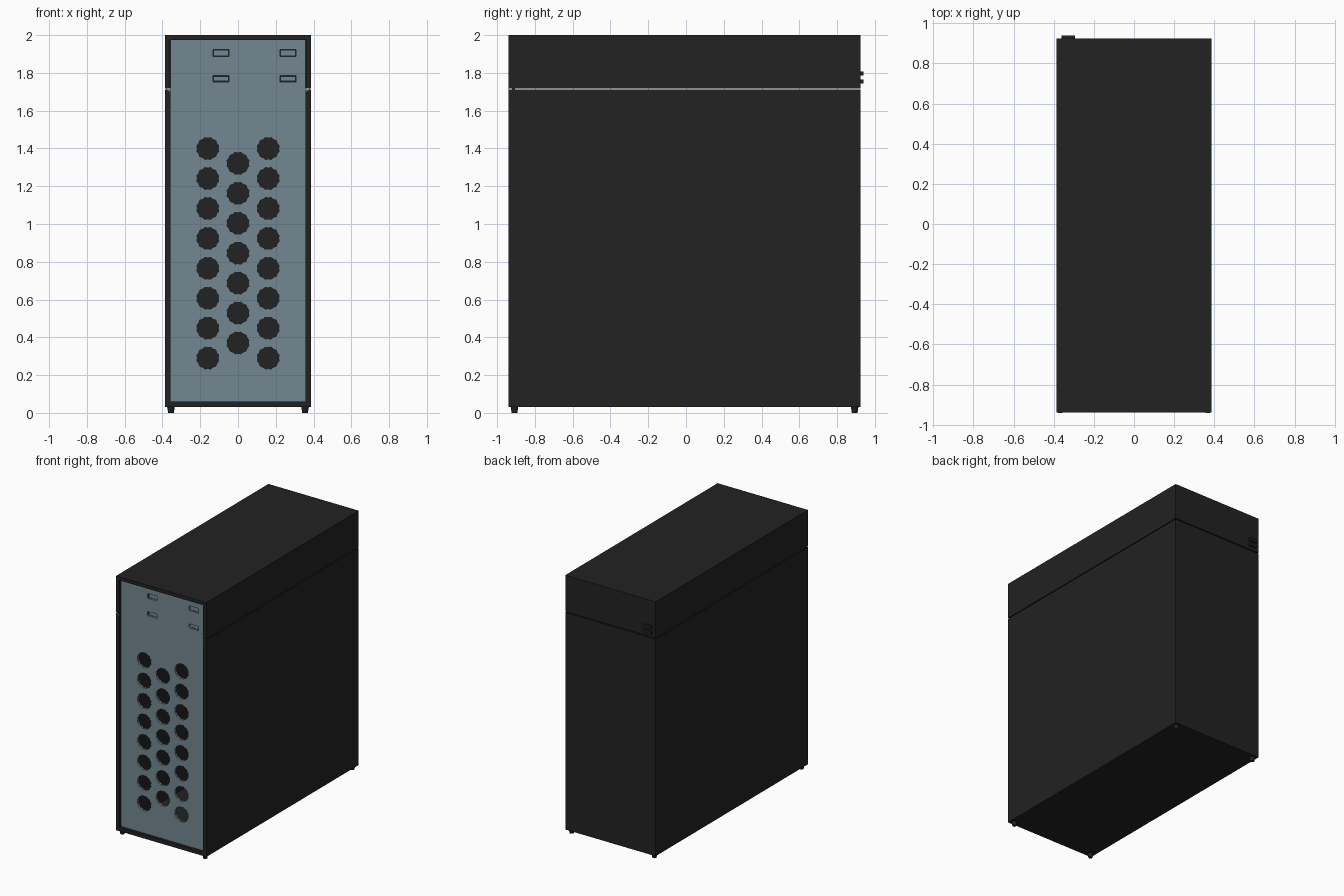
import bpy, bmesh, math
from mathutils import Matrix, Vector

cube = bpy.data.objects.get("Cube")
if cube:
    bpy.data.objects.remove(cube, do_unlink=True)


def material(name, rgb):
    m = bpy.data.materials.new(name)
    m.use_nodes = True
    m.diffuse_color = (*rgb, 1)
    m.node_tree.nodes["Principled BSDF"].inputs["Base Color"].default_value = (*rgb, 1)
    return m


BLACK = material("black casing", (0.016, 0.016, 0.016))
GREY = material("blue grey panel", (0.17, 0.245, 0.285))
BLUE = material("bright blue seam", (0.02, 0.28, 0.42))

HALF_X, FRONT, BACK = 0.387, -0.94, 0.925
WALL = 0.03
SEAM_LOW, SEAM_HIGH = 1.711, 1.718


def add_object(name, bm, mat):
    mesh = bpy.data.meshes.new(name)
    bm.to_mesh(mesh)
    bm.free()
    mesh.materials.append(mat)
    ob = bpy.data.objects.new(name, mesh)
    bpy.context.collection.objects.link(ob)
    return ob


def box(name, low, high, mat, open_sides=()):
    """Box between two corners; faces pointing along open_sides are removed."""
    low, high = Vector(low), Vector(high)
    bm = bmesh.new()
    size = Matrix.Diagonal((*(high - low), 1))
    bmesh.ops.create_cube(bm, size=1, matrix=Matrix.Translation((low + high) / 2) @ size)
    bm.normal_update()
    gone = [f for f in bm.faces if any(f.normal.dot(Vector(d)) > 0.9 for d in open_sides)]
    bmesh.ops.delete(bm, geom=gone, context="FACES")
    return add_object(name, bm, mat)


def shell(name, low_z, high_z, open_z, wall):
    """Hollow casing half, open at the front and at the seam."""
    ob = box(name, (-HALF_X, FRONT, low_z), (HALF_X, BACK, high_z), BLACK,
             [(0, -1, 0), (0, 0, open_z)])
    mod = ob.modifiers.new("wall", "SOLIDIFY")
    mod.thickness = wall
    mod.offset = -1
    mod.use_even_offset = True


# Casing halves with a narrow gap between them
shell("lower_case", 0.03, SEAM_LOW, 1, WALL)
shell("upper_case", SEAM_HIGH, 2.0, -1, WALL * 0.9)

# Front panel: outline with vent holes and slots, extruded
curve = bpy.data.curves.new("front_panel", "CURVE")
curve.dimensions = "2D"
curve.fill_mode = "BOTH"
curve.extrude = 0.008


def loop(points):
    s = curve.splines.new("POLY")
    s.points.add(len(points) - 1)
    for p, (x, y) in zip(s.points, points):
        p.co = (x, y, 0, 1)
    s.use_cyclic_u = True


def rectangle(cx, cz, w, h):
    loop([(cx + i * w / 2, cz + j * h / 2) for i, j in ((-1, -1), (1, -1), (1, 1), (-1, 1))])


def vent(cx, cz, teeth=12):
    pts = []
    for i in range(teeth * 2):
        a = math.pi * i / teeth
        r = 0.06 if i % 2 else 0.055
        pts.append((cx + r * math.cos(a), cz + r * math.sin(a)))
    loop(pts)


rectangle(0, 1.017, 0.714, 1.915)
for cx, start, count in ((-0.16, 0.29, 8), (0, 0.37, 7), (0.16, 0.29, 8)):
    for i in range(count):
        vent(cx, start + i * 0.1585)

# Slots and their recessed inserts
for side, cx in (("right", -0.09), ("left", 0.265)):
    for level, cz, h in (("upper", 1.906, 0.038), ("lower", 1.769, 0.032)):
        rectangle(cx, cz, 0.084, h)
        w, hh = 0.039, h / 2 - 0.003
        box(f"slot_insert_{level}_{side}", (cx - w, -0.908, cz - hh),
            (cx + w, -0.9, cz + hh), GREY)

panel = bpy.data.objects.new("front_panel", curve)
panel.rotation_euler = (math.pi / 2, 0, 0)
panel.location = (0, -0.912, 0)
curve.materials.append(GREY)
bpy.context.collection.objects.link(panel)
bpy.context.view_layer.objects.active = panel
panel.select_set(True)
bpy.ops.object.convert(target="MESH")
panel.select_set(False)

# Slanted blue seam marks across the front frame
for side, s in (("left", 1), ("right", -1)):
    bm = bmesh.new()
    prof = [(0.357, 1.697), (0.378, 1.711), (0.378, 1.717), (0.357, 1.703)]
    pts = [bm.verts.new((s * x, FRONT - 0.001, z)) for x, z in prof]
    face = bm.faces.new(pts if s > 0 else pts[::-1])
    ext = bmesh.ops.extrude_face_region(bm, geom=[face])
    bmesh.ops.translate(bm, vec=(0, 0.005, 0),
                        verts=[v for v in ext["geom"] if isinstance(v, bmesh.types.BMVert)])
    bmesh.ops.recalc_face_normals(bm, faces=bm.faces)
    add_object(f"seam_mark_{side}", bm, BLUE)

# Two small bars on the back
for name, z in (("upper", 1.797), ("lower", 1.755)):
    box(f"back_bar_{name}", (-0.36, BACK - 0.005, z - 0.011),
        (-0.295, 0.94, z + 0.011), BLACK)

# Tapered feet at the four corners
for side, x in (("left", 0.355), ("right", -0.355)):
    for end, y in (("front", -0.908), ("back", 0.893)):
        bm = bmesh.new()
        bmesh.ops.create_cone(bm, cap_ends=True, segments=12, radius1=0.015, radius2=0.02,
                              depth=0.032, matrix=Matrix.Translation((x, y, 0.016)))
        add_object(f"foot_{end}_{side}", bm, BLACK)
